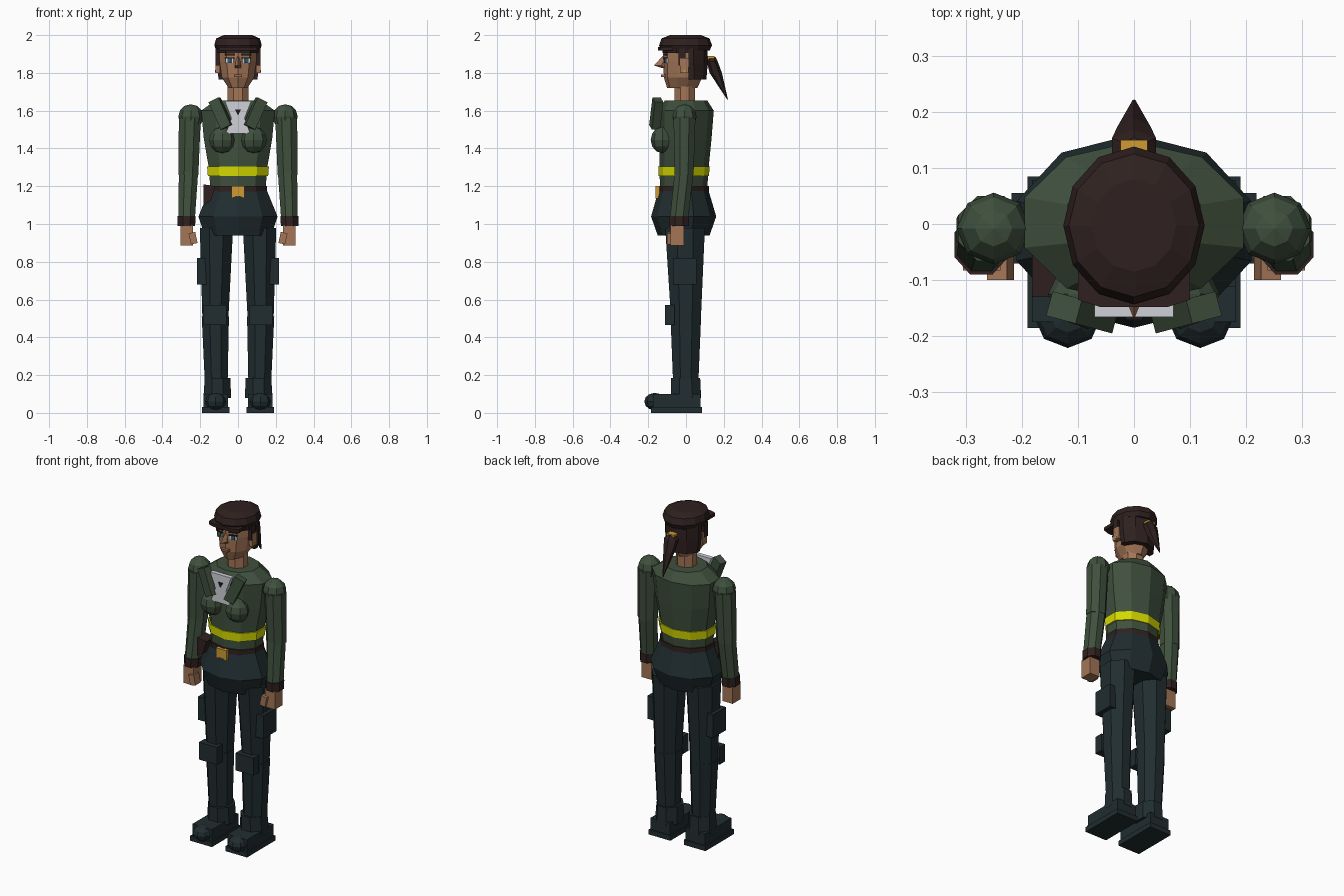
import bpy, bmesh, math
from mathutils import Vector, Matrix, Euler

if "Cube" in bpy.data.objects:
    bpy.data.objects.remove(bpy.data.objects["Cube"])


def material(name, r, g, b):
    m = bpy.data.materials.new(name)
    m.diffuse_color = (r, g, b, 1)
    m.use_nodes = True
    m.node_tree.nodes["Principled BSDF"].inputs["Base Color"].default_value = m.diffuse_color
    return m


GREEN = material("jacket green", 0.050, 0.080, 0.047)
TEAL = material("dark trousers", 0.015, 0.026, 0.029)
BROWN = material("dark brown", 0.028, 0.015, 0.014)
SKIN = material("skin", 0.37, 0.18, 0.095)
YELLOW = material("safety yellow", 0.66, 0.70, 0.0)
GOLD = material("gold", 0.62, 0.33, 0.035)
WHITE = material("pale grey", 0.62, 0.64, 0.68)
BLUE = material("eye blue", 0.03, 0.12, 0.20)
LIP = material("lip", 0.34, 0.13, 0.09)
BLACK = material("near black", 0.012, 0.010, 0.012)


def finish(name, bm, mat):
    bmesh.ops.recalc_face_normals(bm, faces=bm.faces)
    me = bpy.data.meshes.new(name)
    bm.to_mesh(me)
    bm.free()
    me.materials.append(mat)
    ob = bpy.data.objects.new(name, me)
    bpy.context.collection.objects.link(ob)
    return ob


def loft(name, mat, rings, n=8, half=False, min_y=-9):
    """Stack of n-sided rings: (z, centre x, half width, front y, back y)."""
    bm = bmesh.new()
    angs = [math.pi / 2 + 2 * math.pi * (i + 0.5 * half) / n for i in range(n)]
    kx = max(abs(math.cos(a)) for a in angs) if half else 1
    ky = max(abs(math.sin(a)) for a in angs) if half else 1
    loops = []
    for z, cx, rx, y0, y1 in rings:
        cy, ry = (y0 + y1) / 2, (y1 - y0) / 2
        loops.append([bm.verts.new((cx + rx * math.cos(a) / kx,
                                    max(min_y, cy + ry * math.sin(a) / ky), z)) for a in angs])
    for lo, hi in zip(loops, loops[1:]):
        for i in range(n):
            j = (i + 1) % n
            bm.faces.new((lo[i], lo[j], hi[j], hi[i]))
    bm.faces.new(loops[0])
    bm.faces.new(loops[-1])
    return finish(name, bm, mat)


def box(name, mat, lo, hi, rot=(0, 0, 0)):
    """Box between two corners, turned about its centre (degrees)."""
    lo, hi = Vector(lo), Vector(hi)
    bm = bmesh.new()
    bmesh.ops.create_cube(bm, size=1)
    size = Matrix.Diagonal([abs(v) for v in hi - lo] + [1])
    turn = Euler([math.radians(a) for a in rot]).to_matrix().to_4x4()
    bm.transform(Matrix.Translation((lo + hi) / 2) @ turn @ size)
    return finish(name, bm, mat)


def ball(name, mat, centre, radii, u=8, v=6):
    bm = bmesh.new()
    bmesh.ops.create_uvsphere(bm, u_segments=u, v_segments=v, radius=1)
    bm.transform(Matrix.Translation(centre) @ Matrix.Diagonal((*radii, 1)))
    return finish(name, bm, mat)


def plate(name, mat, pts, y0, y1):
    """Outline in x and z, given thickness along y."""
    bm = bmesh.new()
    f = bm.faces.new([bm.verts.new((x, y0, z)) for x, z in pts])
    new = bmesh.ops.extrude_face_region(bm, geom=[f])["geom"]
    bmesh.ops.translate(bm, vec=(0, y1 - y0, 0), verts=[g for g in new if isinstance(g, bmesh.types.BMVert)])
    return finish(name, bm, mat)


# Torso, waist band, belt and hips
loft("jacket", GREEN, [(1.18, 0, .153, -.138, .112), (1.30, 0, .163, -.14, .12), (1.45, 0, .19, -.14, .135),
                       (1.60, 0, .205, -.142, .147), (1.655, 0, .125, -.112, .112)], 10)
loft("waist_band", YELLOW, [(1.255, 0, .168, -.146, .121), (1.305, 0, .172, -.147, .126)], 10)
loft("belt", BROWN, [(1.165, 0, .162, -.147, .121), (1.202, 0, .162, -.147, .121)], 10)
loft("hips", TEAL, [(.94, 0, .185, -.15, .125), (1.04, 0, .22, -.185, .16), (1.175, 0, .162, -.146, .12)], 10)
plate("buckle", GOLD, [(-.035, 1.2), (.035, 1.2), (.035, 1.135), (.012, 1.145), (-.012, 1.145), (-.035, 1.135)],
      -.162, -.14)
plate("belt_pouch", BROWN, [(-.182, 1.21), (-.12, 1.2), (-.145, 1.12), (-.182, 1.10)], -.13, -.05)

# Shirt front and pendant
plate("shirt_front", WHITE, [(-.07, 1.65), (.07, 1.65), (.035, 1.56), (.065, 1.48), (-.065, 1.48), (-.035, 1.56)],
      -.166, -.14)
plate("pendant", BLACK, [(-.015, 1.605), (.015, 1.605), (0, 1.575)], -.171, -.165)

# Neck and head
loft("neck", SKIN, [(1.63, 0, .055, -.06, .048), (1.75, 0, .055, -.06, .048)], 8, True)
loft("head", SKIN, [(1.72, 0, .052, -.10, .06), (1.775, 0, .09, -.117, .085), (1.86, 0, .102, -.12, .10),
                    (1.94, 0, .105, -.118, .10)], 10)
loft("nose", SKIN, [(1.825, 0, .018, -.125, -.09), (1.84, 0, .016, -.17, -.09), (1.89, 0, .007, -.122, -.09)], 4)
box("mouth", LIP, (-.022, -.133, 1.778), (.022, -.10, 1.791))

# Hair, cap and ponytail
loft("hair_back", BROWN, [(1.765, 0, .108, -.08, .108), (1.85, 0, .118, -.10, .115), (1.94, 0, .118, -.10, .115)],
     10, min_y=.012)
loft("fringe", BROWN, [(1.905, 0, .112, -.124, .09), (1.935, 0, .116, -.128, .1)], 10)
loft("cap", BROWN, [(1.918, 0, .114, -.13, .125), (1.945, 0, .126, -.143, .138), (1.982, 0, .116, -.13, .125),
                    (2.0, 0, .075, -.085, .08)], 12)
plate_pts = [(-.1, -.135), (-.06, -.148), (.06, -.148), (.1, -.135), (.1, -.05), (-.1, -.05)]
brim = plate("cap_brim", BROWN, [(x, -y) for x, y in plate_pts], 1.918, 1.938)
brim.data.transform(Matrix(((1, 0, 0, 0), (0, 0, -1, 0), (0, 1, 0, 0), (0, 0, 0, 1))))
loft("ponytail", BROWN, [(1.66, 0, .003, .217, .222), (1.80, 0, .034, .125, .19), (1.86, 0, .045, .11, .168),
                         (1.885, 0, .02, .11, .155)], 6)
box("hair_tie", GOLD, (-.024, .115, 1.872), (.024, .15, 1.89))

for s, side in ((1, "left"), (-1, "right")):
    def sbox(name, mat, lo, hi, rot=(0, 0, 0)):
        return box(side + "_" + name, mat, (s * lo[0], lo[1], lo[2]), (s * hi[0], hi[1], hi[2]),
                   (rot[0], s * rot[1], s * rot[2]))

    def sloft(name, mat, rings, n=8, half=True):
        return loft(side + "_" + name, mat, [(z, s * x, r, a, b) for z, x, r, a, b in rings], n, half)

    # Face details
    sbox("eye_white", WHITE, (.022, -.111, 1.853), (.066, -.103, 1.877), (0, 0, 19))
    sbox("iris", BLUE, (.034, -.114, 1.853), (.054, -.106, 1.877), (0, 0, 19))
    sbox("lash", BLACK, (.020, -.115, 1.876), (.068, -.106, 1.882), (0, 0, 19))
    sbox("eyebrow", BROWN, (.018, -.113, 1.893), (.070, -.105, 1.902), (0, 0, 19))
    sbox("ear", SKIN, (.095, -.032, 1.80), (.118, .012, 1.875))
    sbox("sideburn", BROWN, (.09, -.04, 1.84), (.118, -.002, 1.93))
    sbox("earring", GOLD, (.116, -.012, 1.803), (.122, -.004, 1.815))

    # Chest and lapel
    ball(side + "_chest", GREEN, (s * .083, -.125, 1.445), (.07, .062, .07))
    sbox("lapel", GREEN, (.062, -.18, 1.505), (.122, -.135, 1.665), (0, 25, 15))

    # Arm, cuff and hand
    ball(side + "_shoulder", GREEN, (s * .25, -.008, 1.568), (.066, .064, .066))
    sloft("upper_arm", GREEN, [(1.26, .263, .053, -.06, .04), (1.56, .255, .058, -.066, .05)])
    sloft("forearm", GREEN, [(1.03, .272, .044, -.085, .012), (1.275, .262, .051, -.06, .04)])
    sloft("cuff", BROWN, [(.99, .273, .046, -.09, .016), (1.042, .272, .048, -.09, .016)])
    sbox("hand", SKIN, (.238, -.083, .885), (.305, -.01, .995))
    sbox("thumb", SKIN, (.22, -.10, .895), (.256, -.05, .955), (0, 12, 0))

    # Leg, pocket and knee pad
    sloft("thigh", TEAL, [(.48, .12, .068, -.078, .078), (.98, .114, .088, -.11, .10)])
    sloft("shin", TEAL, [(.15, .115, .06, -.068, .065), (.51, .12, .072, -.082, .08)])
    sbox("thigh_pocket", TEAL, (.165, -.07, .68), (.218, .055, .82))
    sbox("knee_pad", TEAL, (.062, -.112, .465), (.182, -.06, .57))

    # Boot
    sloft("boot_shaft", TEAL, [(.08, .11, .073, -.08, .08), (.185, .108, .068, -.08, .075)], 8)
    sbox("boot_foot", TEAL, (.052, -.175, .02), (.182, .078, .1))
    sbox("boot_sole", TEAL, (.045, -.185, 0), (.19, .085, .03))
    ball(side + "_boot_toe", TEAL, (s * .118, -.165, .06), (.06, .056, .046))
